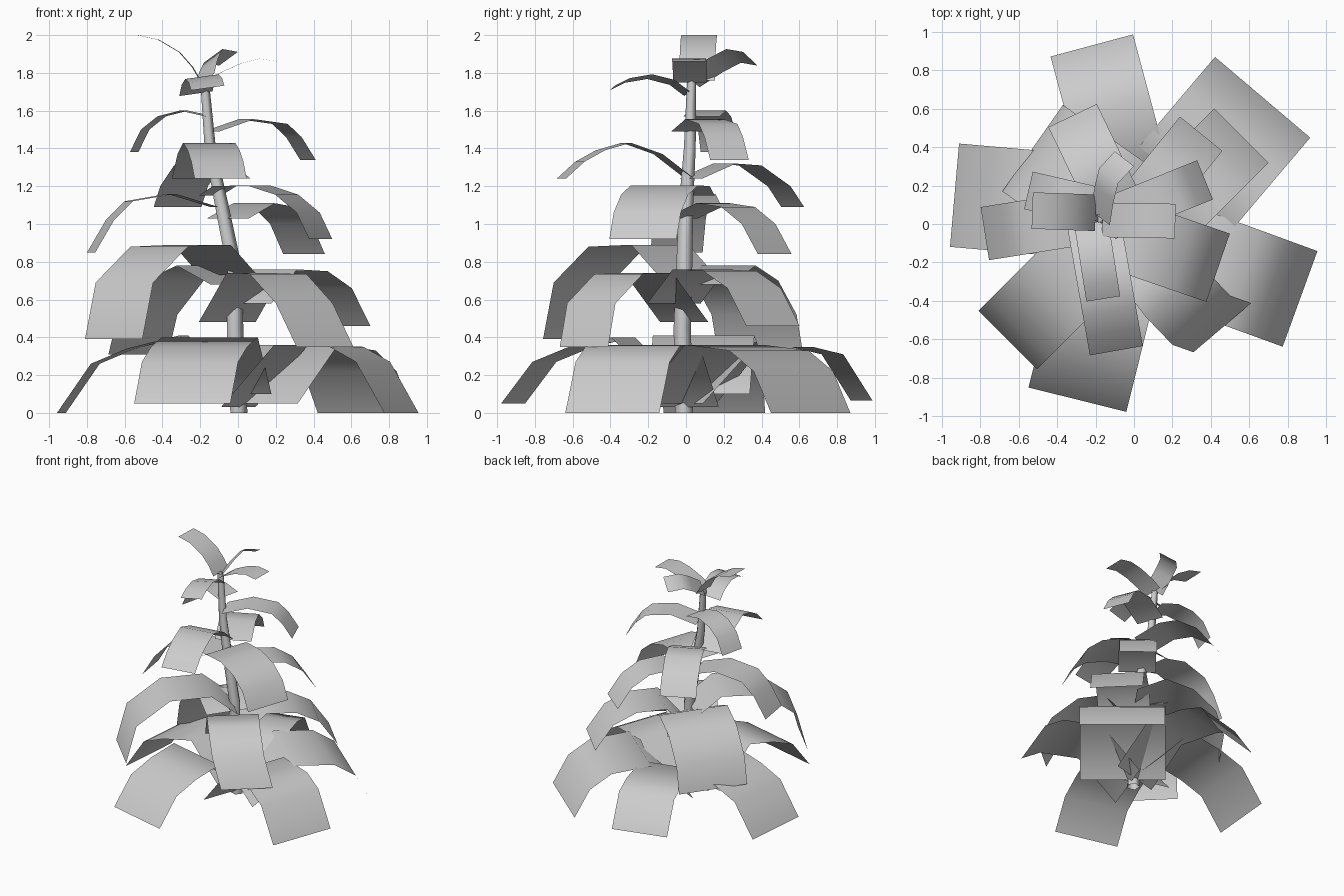
import bpy
from math import cos, sin, radians
from mathutils import Vector

cube = bpy.data.objects.get("Cube")
if cube:
    bpy.data.objects.remove(cube)

grey = bpy.data.materials.new("plain_grey")
grey.use_nodes = True
grey.diffuse_color = (0.6, 0.6, 0.6, 1)
grey.node_tree.nodes["Principled BSDF"].inputs["Base Color"].default_value = (0.6, 0.6, 0.6, 1)


def make_object(name, verts, faces):
    mesh = bpy.data.meshes.new(name)
    mesh.from_pydata(verts, [], faces)
    mesh.materials.append(grey)
    mesh.shade_smooth()
    obj = bpy.data.objects.new(name, mesh)
    bpy.context.collection.objects.link(obj)
    return obj


def leaf(name, x, y, azimuth, width, path, roll=0):
    """Arched strip: path rows are (distance back from tip, height, optional sideways shift)."""
    a = radians(azimuth)
    out = Vector((cos(a), sin(a), 0))
    side = Vector((-sin(a), cos(a), 0))
    half = (side * cos(radians(roll)) + Vector((0, 0, sin(radians(roll))))) * width / 2
    verts = []
    for d, z, *shift in path:
        mid = Vector((x, y, z)) - out * d + side * (shift[0] if shift else 0)
        verts += [mid - half, mid + half]
    faces = [(i, i + 1, i + 3, i + 2) for i in range(0, len(verts) - 2, 2)]
    return make_object(name, verts, faces)


# Ground tier of broad leaves
leaf("ground_leaf_right", -.935, .15, 175, .54,
     [(0, 0), (.18, .26), (.37, .34), (.65, .41), (.93, .1)])
leaf("ground_leaf_front", -.295, -.915, 256, .525,
     [(0, .05), (.17, .27), (.37, .35), (.6, .4), (.9, .1)])
leaf("ground_leaf_back", -.22, .93, 105, .445,
     [(0, .065), (.16, .31), (.33, .35), (.65, .35), (.93, .05)])
leaf("ground_leaf_back_left", .67, .66, 49.7, .65,
     [(0, 0), (.12, .22), (.29, .33), (.6, .36), (.93, .05)])
leaf("ground_leaf_left", .865, -.39, -20, .53,
     [(0, 0), (.16, .27), (.31, .35), (.62, .36), (.92, .03)])

# Lower tier
leaf("lower_leaf_front_left", .46, -.54, -49.6, .395,
     [(0, .35), (.1, .58, -.058), (.3, .735, -.07), (.5, .74, -.06), (.74, .48, -.05)])
leaf("lower_leaf_front_right", -.658, -.605, 225, .43,
     [(0, .39), (.08, .69), (.34, .88), (.66, .89), (.86, .73)])
leaf("lower_leaf_back_left", .56, .46, 45, .4,
     [(0, .46), (.14, .66), (.32, .75), (.55, .76), (.74, .58)])
leaf("lower_leaf_back_right", -.528, .395, 145, .55,
     [(0, .31), (.06, .52), (.23, .7), (.44, .78), (.66, .68)])

# Middle tier
leaf("middle_leaf_left", .438, -.228, -19, .376,
     [(0, .92), (.07, 1.06), (.19, 1.155), (.35, 1.205), (.54, 1.2), (.62, 1.15)])
leaf("middle_leaf_back_left", .35, .47, 51, .284,
     [(0, .84), (.11, 1.0), (.25, 1.09), (.42, 1.11), (.64, 1.03)])
leaf("middle_leaf_right", -.777, -.05, 189, .28,
     [(0, .85), (.1, 1.02), (.2, 1.12), (.43, 1.16), (.66, 1.09)])
leaf("middle_leaf_back", -.32, .565, 115.6, .28,
     [(0, 1.09), (.08, 1.2), (.25, 1.31), (.4, 1.32), (.6, 1.24)])
leaf("middle_leaf_front", -.092, -.66, -80, .28,
     [(0, 1.24), (.1, 1.33), (.21, 1.39), (.35, 1.43), (.52, 1.37), (.69, 1.24)])

# Upper tier
leaf("upper_leaf_right", -.55, .175, 167, .2,
     [(0, 1.38), (.06, 1.5), (.15, 1.57), (.27, 1.6), (.41, 1.57)])
leaf("upper_leaf_left", .37, .23, 22, .22,
     [(0, 1.34), (.08, 1.46), (.16, 1.53), (.35, 1.555), (.55, 1.49)])

# Crown
leaf("crown_leaf_front", -.16, -.39, -81, .18,
     [(0, 1.72), (.08, 1.76), (.2, 1.78), (.32, 1.75), (.4, 1.69)], roll=8)
leaf("crown_leaf_right", -.53, .07, 178, .19,
     [(0, 2.0), (.11, 1.975), (.22, 1.91), (.29, 1.83), (.33, 1.76)])
leaf("crown_leaf_left", .215, .015, -1, .18,
     [(0, 1.86), (.1, 1.875), (.2, 1.85), (.31, 1.8), (.38, 1.75)])
leaf("crown_leaf_back", -.05, .34, 52, .145,
     [(0, 1.875), (.12, 1.89, .01), (.21, 1.84, -.03), (.32, 1.76, -.09)], roll=-30)

# Leaning stem: rings of (x, y, z, radius) joined into a tapering tube
rings = [(0, -.01, 0, .05), (-.02, -.02, .45, .048), (-.02, -.01, .75, .045),
         (-.09, 0, 1.1, .04), (-.15, .02, 1.4, .033), (-.18, .03, 1.77, .025)]
SIDES = 5
verts, faces = [], []
for x, y, z, r in rings:
    for k in range(SIDES):
        a = radians(360 * k / SIDES)
        verts.append((x + r * cos(a), y + r * sin(a), z))
for i in range(len(rings) - 1):
    for k in range(SIDES):
        n = (k + 1) % SIDES
        faces.append((i * SIDES + k, i * SIDES + n, (i + 1) * SIDES + n, (i + 1) * SIDES + k))
make_object("stem", verts, faces)
